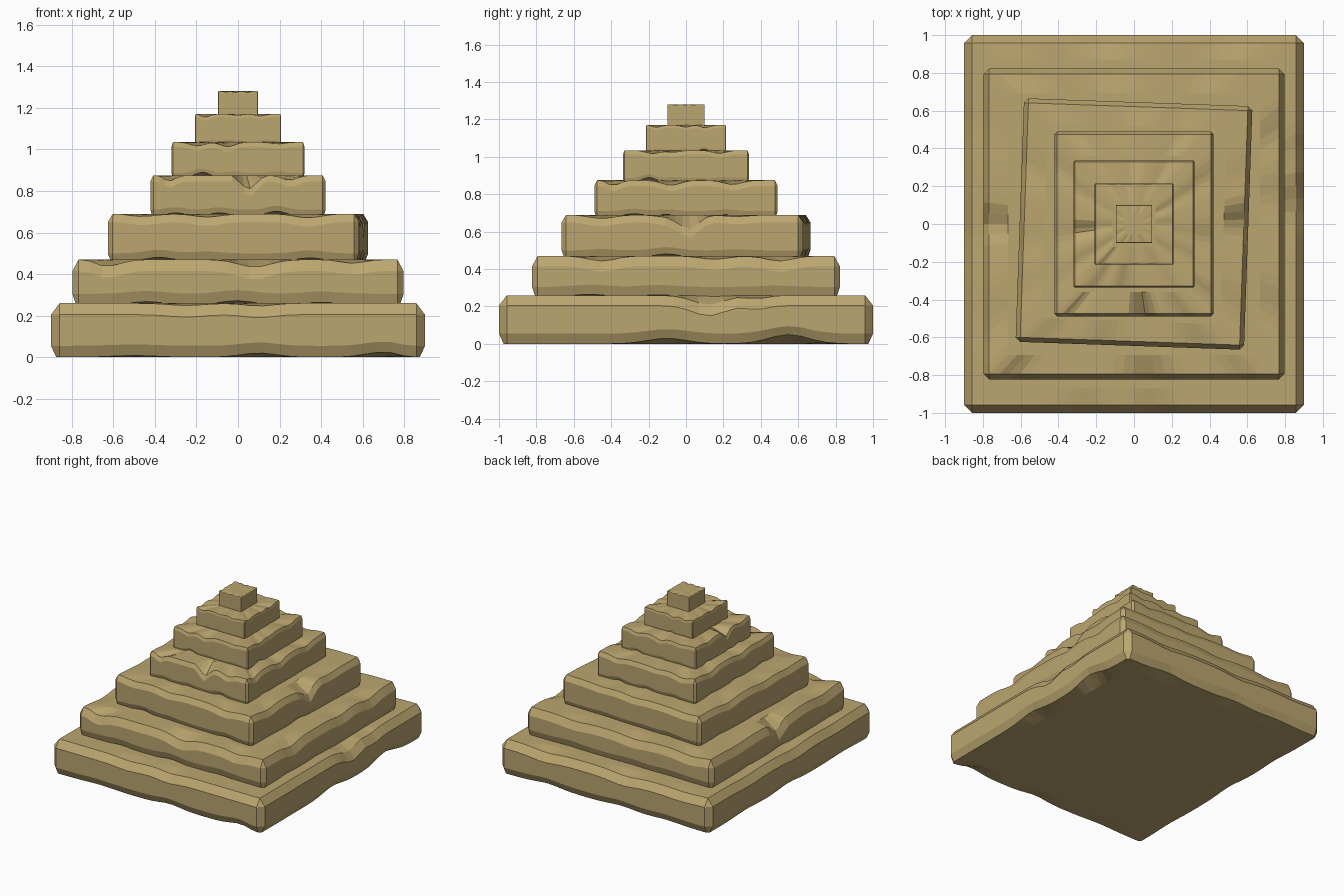
import bpy, bmesh, math, random

if "Cube" in bpy.data.objects:
    bpy.data.objects.remove(bpy.data.objects["Cube"])

random.seed(4)
sand = bpy.data.materials.new("sandstone")
sand.diffuse_color = (0.50, 0.38, 0.16, 1)
sand.use_nodes = True
sand.node_tree.nodes["Principled BSDF"].inputs["Base Color"].default_value = sand.diffuse_color

# half x, half y, bottom, top, edge chamfer width, chamfer drop, turn in degrees
TIERS = [
    (0.90, 1.00, 0.00, 0.26, 0.042, 0.055, 0),
    (0.797, 0.823, 0.25, 0.47, 0.030, 0.055, 0),
    (0.605, 0.645, 0.46, 0.69, 0.024, 0.040, -2),
    (0.422, 0.490, 0.68, 0.875, 0.015, 0.030, 0),
    (0.320, 0.337, 0.865, 1.035, 0.008, 0.022, 0),
    (0.208, 0.215, 1.025, 1.17, 0.004, 0.015, 0),
    (0.096, 0.100, 1.16, 1.28, 0.002, 0.004, 0),
]
# worn spots, (tier, side): (position along side, depth, width)
# sides: 0 front, 1 right, 2 back, 3 left
WORN = {
    (0, 0): [(-0.25, 0.012, 0.12), (0.1, 0.015, 0.1)],
    (0, 1): [(0.12, 0.055, 0.12), (0.38, 0.02, 0.08)],
    (1, 0): [(-0.63, 0.035, 0.09), (0.08, 0.04, 0.11), (0.55, 0.02, 0.08)],
    (1, 1): [(-0.45, 0.03, 0.1), (0.15, 0.02, 0.1), (0.5, 0.03, 0.1)],
    (3, 0): [(-0.33, 0.03, 0.04), (0.25, 0.025, 0.05)],
    (3, 1): [(-0.39, 0.03, 0.05), (-0.08, 0.03, 0.07), (0.25, 0.025, 0.07)],
}
# sharp chips, same layout
CHIPS = {
    (3, 0): (0.05, 0.08, 0.08), (2, 1): (0.04, 0.08, 0.11),
    (1, 3): (0.0, 0.08, 0.12), (4, 3): (-0.04, 0.06, 0.06),
}
STEPS = 28


def bump(spots, s):
    return sum(d * math.exp(-((s - p) / w) ** 2) for p, d, w in spots)


def random_spots(half, depth):
    return [(half * (f + random.uniform(-0.12, 0.12)), depth * random.uniform(0.3, 1),
             half * 0.15) for f in (-0.65, -0.1, 0.5)]


def make_tier(i, hx, hy, z0, z1, c, drop, turn):
    deep = (0.02, 0.025, 0.022, 0.025, 0.026, 0.018, 0.008)[i]
    tops, bottoms = [], []
    for side in range(4):
        half = hx if side % 2 == 0 else hy
        tops.append(WORN.get((i, side)) or random_spots(half, deep))
        bottoms.append(random_spots(half, deep))
    if i == 0:
        bottoms[0] = [(-0.5, 0.008, 0.15), (0.1, 0.02, 0.12), (0.7, 0.025, 0.12)]
        bottoms[1] = [(-0.1, 0.03, 0.15), (0.55, 0.05, 0.15)]

    def top_wear(side, s):
        d = bump(tops[side], s)
        if (i, side) in CHIPS:
            p, depth, w = CHIPS[i, side]
            d += depth * max(0, 1 - abs(s - p) / w)
        return d

    bm = bmesh.new()

    # one closed outline; height is a function of side and position
    def ring(inset, height):
        verts = []
        for side in range(4):
            along, out = (hx, hy) if side % 2 == 0 else (hy, hx)
            direction = 1 if side < 2 else -1
            reach = along - max(c, inset)
            for k in range(STEPS + 1):
                t = -1 + 2 * k / STEPS
                s = t * reach * direction
                z = height(side, s, min(1, (1 - abs(t)) * 8))
                o = out - inset
                x, y = ((s, -o), (o, s), (s, o), (-o, s))[side]
                verts.append(bm.verts.new((x, y, z)))
        return verts

    plateau = min(0.13, hx * 0.45)
    rings = [
        ring(plateau, lambda a, s, f: z0),
        ring(c * 0.6, lambda a, s, f: z0 + bump(bottoms[a], s) * f),
        ring(0, lambda a, s, f: z0 + drop + bump(bottoms[a], s) * f * 0.8),
        ring(0, lambda a, s, f: z1 - drop - top_wear(a, s) * f),
        ring(c, lambda a, s, f: z1 - top_wear(a, s) * f * 0.9),
        ring(plateau, lambda a, s, f: z1),
    ]
    n = len(rings[0])
    for lo, hi in zip(rings, rings[1:]):
        for k in range(n):
            m = (k + 1) % n
            bm.faces.new((lo[k], lo[m], hi[m], hi[k]))
    bm.faces.new(rings[-1])
    bm.faces.new(rings[0][::-1])
    bmesh.ops.remove_doubles(bm, verts=bm.verts, dist=1e-5)
    bmesh.ops.recalc_face_normals(bm, faces=bm.faces)
    mesh = bpy.data.meshes.new(f"tier_{i + 1}")
    bm.to_mesh(mesh)
    bm.free()
    mesh.materials.append(sand)
    obj = bpy.data.objects.new(f"tier_{i + 1}", mesh)
    obj.rotation_euler.z = math.radians(turn)
    bpy.context.collection.objects.link(obj)


# stacked stone tiers, largest to smallest
for index, tier in enumerate(TIERS):
    make_tier(index, *tier)
